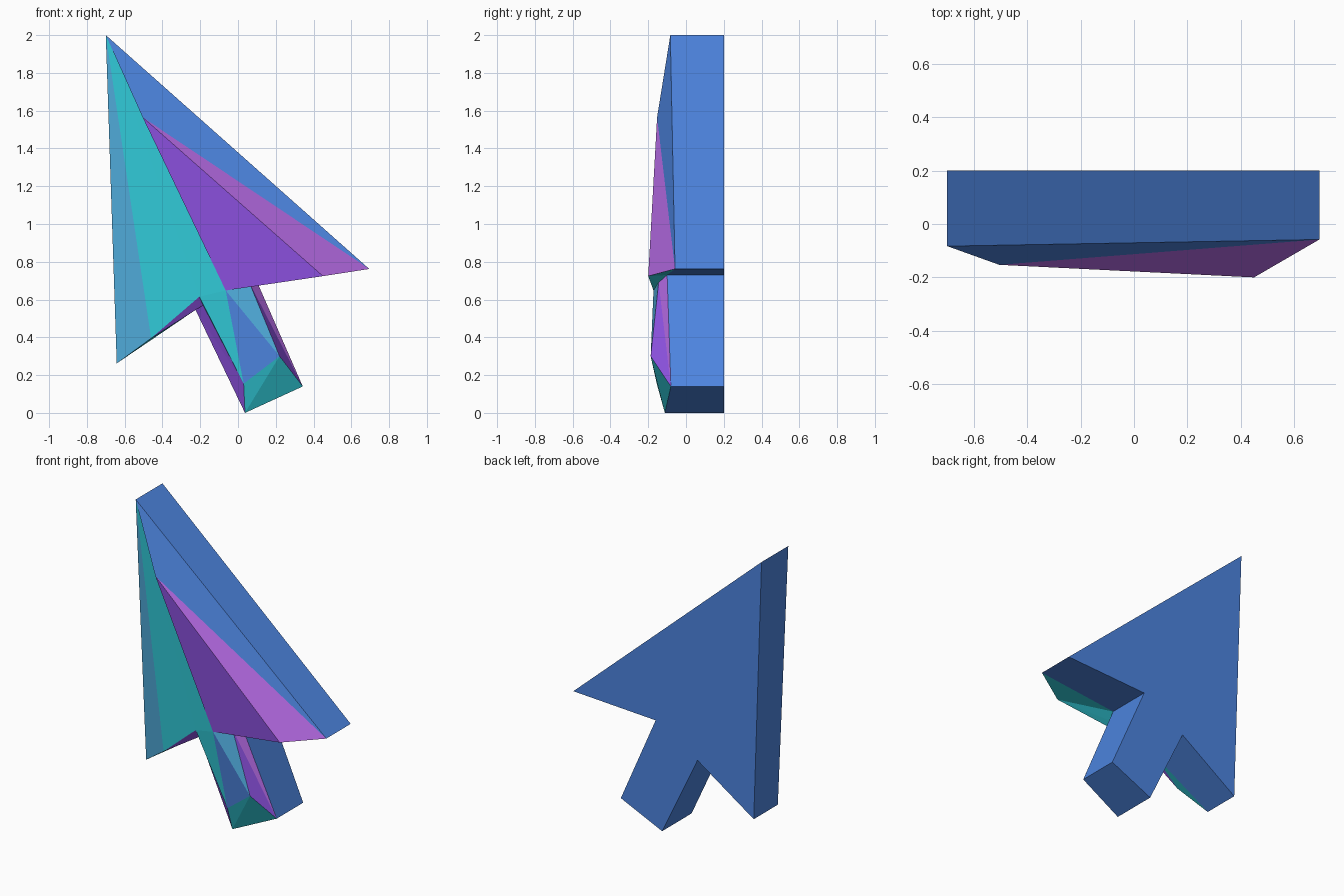
import bpy
import bmesh

if "Cube" in bpy.data.objects:
    bpy.data.objects.remove(bpy.data.objects["Cube"])


def srgb(r, g, b):
    return tuple((c / 255 / 12.92) if c < 10 else ((c / 255 + 0.055) / 1.055) ** 2.4
                 for c in (r, g, b)) + (1.0,)


# flat colours
COLOURS = {
    "blue": (77, 133, 224),
    "sky": (80, 172, 220),
    "cyan": (48, 200, 214),
    "violet": (138, 80, 220),
    "orchid": (174, 102, 220),
}
MATS = []
for name, rgb in COLOURS.items():
    m = bpy.data.materials.new(name)
    m.diffuse_color = srgb(*rgb)
    m.use_nodes = True
    m.node_tree.nodes["Principled BSDF"].inputs["Base Color"].default_value = m.diffuse_color
    MATS.append(m)
INDEX = {n: i for i, n in enumerate(COLOURS)}

BACK = 0.2
# rim corners: capital letters, with the y of the front rim
P = {
    "A": (-0.70, -0.083, 2.00),   # tip
    "B": (0.695, -0.058, 0.762),  # right barb
    "C": (0.085, -0.10, 0.73),    # right notch
    "D": (0.343, -0.08, 0.14),    # tail end right
    "E": (0.037, -0.112, 0.0),    # tail end left
    "F": (-0.225, -0.09, 0.545),  # left notch
    "G": (-0.642, -0.055, 0.262),  # left barb
    # raised facet points: small letters
    "r": (-0.505, -0.153, 1.565),
    "q": (-0.065, -0.172, 0.648),
    "p": (0.45, -0.20, 0.724),
    "s": (-0.46, -0.13, 0.395),
    "t": (-0.205, -0.155, 0.615),
    "k": (-0.185, -0.13, 0.57),
    "h": (0.03, -0.155, 0.155),
    "i": (0.22, -0.187, 0.30),
    "j": (0.06, -0.145, 0.69),
}


def faceted_part(name, rim, facets):
    """Flat back, straight side walls along the rim, and coloured front facets."""
    bm = bmesh.new()
    cache = {}

    def vert(key, back=False):
        if (key, back) not in cache:
            x, y, z = P[key]
            cache[key, back] = bm.verts.new((x, BACK if back else y, z))
        return cache[key, back]

    # side walls and back plate
    for a, b in zip(rim, rim[1:]):
        bm.faces.new((vert(a), vert(b), vert(b, True), vert(a, True)))
    bm.faces.new([vert(k, True) for k in rim])
    # front facets
    for colour, groups in facets.items():
        for keys in groups.split():
            f = bm.faces.new([vert(k) for k in keys])
            f.material_index = INDEX[colour]
    bmesh.ops.recalc_face_normals(bm, faces=bm.faces[:])
    # the back plate must look toward +y
    bm.faces.ensure_lookup_table()
    plate = bm.faces[len(rim) - 1]
    plate.normal_update()
    if plate.normal.y < 0:
        bmesh.ops.reverse_faces(bm, faces=bm.faces[:])
    me = bpy.data.meshes.new(name)
    bm.to_mesh(me)
    bm.free()
    for m in MATS:
        me.materials.append(m)
    ob = bpy.data.objects.new(name, me)
    bpy.context.collection.objects.link(ob)
    return ob


# triangular pointer head
faceted_part("arrow_head", "CBAGF", {
    "sky": "AGs",
    "cyan": "Ast Atq Aqr Bpc pqj pjC GsF".replace("Bpc", "BpC"),
    "violet": "rqp sFk skt",
    "orchid": "rpB",
    "blue": "ArB",
})

# short slanted tail
faceted_part("arrow_tail", "FEDC", {
    "cyan": "EDi Eih hqt tkh",
    "blue": "hiq",
    "sky": "qij",
    "violet": "iDj FEh Fhk",
    "orchid": "jDC",
})
